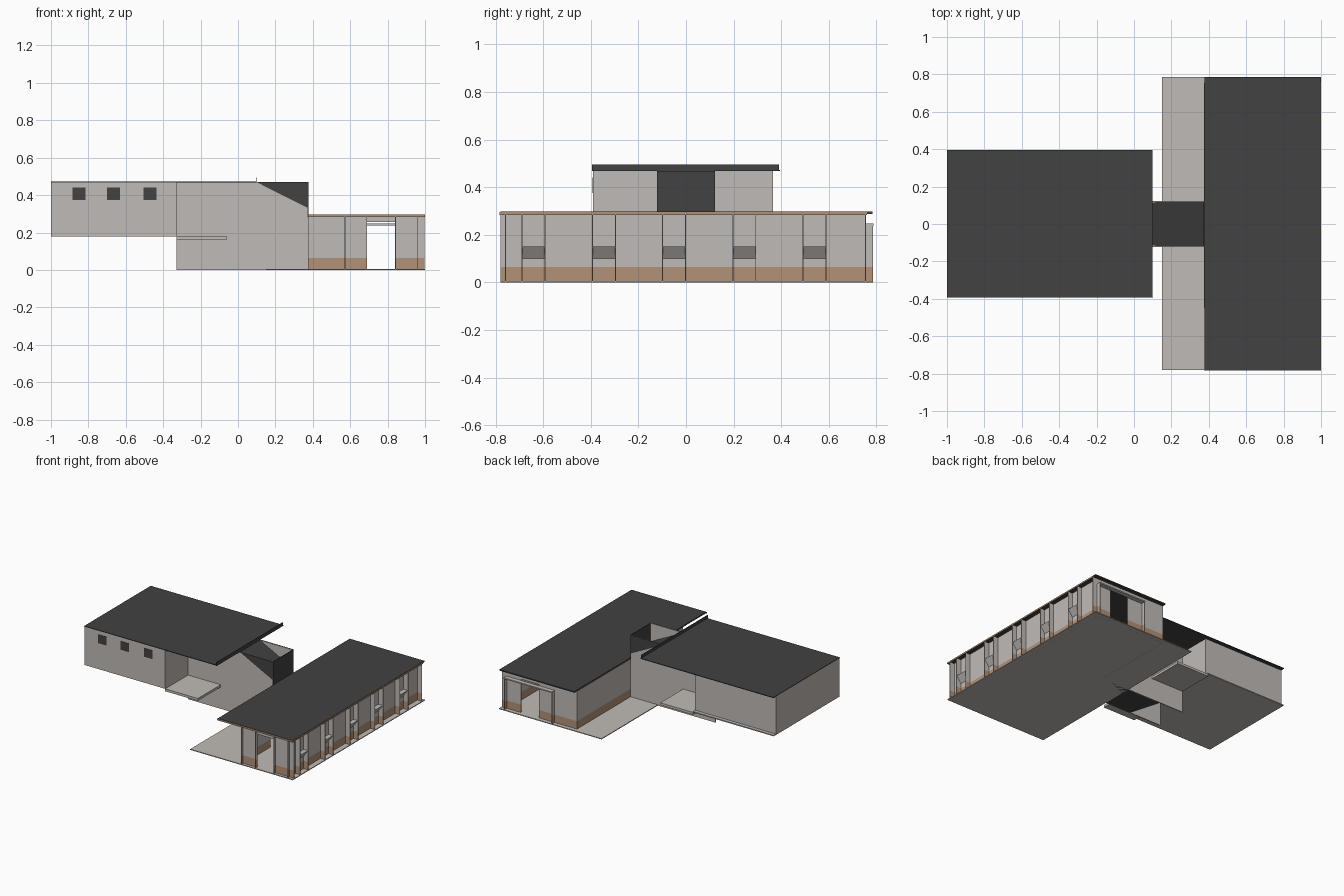
import bpy, bmesh

if "Cube" in bpy.data.objects:
    bpy.data.objects.remove(bpy.data.objects["Cube"])


def material(name, rgb):
    m = bpy.data.materials.new(name)
    m.diffuse_color = (*rgb, 1)
    m.use_nodes = True
    m.node_tree.nodes["Principled BSDF"].inputs["Base Color"].default_value = m.diffuse_color
    return m


LIGHT = material("light_grey_wall", (0.53, 0.50, 0.475))
DARK = material("dark_grey_roof", (0.054, 0.054, 0.054))
BROWN = material("brown_base", (0.45, 0.29, 0.185))


def finish(name, bm, mats):
    bmesh.ops.recalc_face_normals(bm, faces=bm.faces)
    me = bpy.data.meshes.new(name)
    bm.to_mesh(me)
    bm.free()
    for m in mats:
        me.materials.append(m)
    ob = bpy.data.objects.new(name, me)
    bpy.context.collection.objects.link(ob)
    return ob


def add_box(bm, x0, x1, y0, y1, z0, z1):
    vs = bmesh.ops.create_cube(bm, size=1)["verts"]
    for v in vs:
        v.co.x = x1 if v.co.x > 0 else x0
        v.co.y = y1 if v.co.y > 0 else y0
        v.co.z = z1 if v.co.z > 0 else z0


def boxes(name, mat, *dims):
    bm = bmesh.new()
    for d in dims:
        add_box(bm, *d)
    return finish(name, bm, [mat])


def banded(name, *dims):
    """Walls cut at the base height, with the lower part brown."""
    bm = bmesh.new()
    for d in dims:
        add_box(bm, *d)
    geom = bm.verts[:] + bm.edges[:] + bm.faces[:]
    bmesh.ops.bisect_plane(bm, geom=geom, plane_co=(0, 0, BAND), plane_no=(0, 0, 1))
    for f in bm.faces:
        f.material_index = 1 if f.calc_center_median().z < BAND - 0.001 else 0
    return finish(name, bm, [LIGHT, BROWN])


def prism(name, mat, profile, y0, y1):
    """Extrude an (x, z) profile along y."""
    bm = bmesh.new()
    f = bm.faces.new([bm.verts.new((x, y0, z)) for x, z in profile])
    r = bmesh.ops.extrude_face_region(bm, geom=[f])
    for v in r["geom"]:
        if isinstance(v, bmesh.types.BMVert):
            v.co.y = y1
    return finish(name, bm, [mat])


T = 0.008       # wall thickness
BAND = 0.065    # top of the brown base
H = 0.288       # low wing wall height
UP, TOP = 0.18, 0.468   # upper block floor and wall top

# ---- upper block ----
boxes("upper_floor", LIGHT, (-1, -0.33, -0.39, 0.39, UP, UP + T))
boxes("upper_walls", LIGHT,
      (-1, -0.33, -0.39, -0.39 + T, UP, TOP),
      (-1, -0.33, 0.365 - T, 0.365, UP, TOP),
      (-1, -1 + T, -0.39, 0.365, UP, TOP),
      (-0.33 - T, -0.33, -0.39, -0.12, UP, TOP),
      (-0.33 - T, -0.33, 0.12, 0.365, UP, TOP))
boxes("upper_windows", DARK,
      *[(x, x + 0.07, -0.392, -0.388, 0.375, 0.44) for x in (-0.885, -0.70, -0.505)])
boxes("upper_roof", DARK, (-1, 0.10, -0.392, 0.395, TOP, TOP + 0.005))
boxes("roof_lip", DARK, (0.096, 0.10, -0.395, 0.39, TOP, 0.495))

# ---- side landings under the overhang ----
boxes("landings", LIGHT,
      (-0.33, -0.06, -0.39, -0.12, 0.162, UP),
      (-0.33, -0.06, 0.12, 0.39, 0.162, UP))

# ---- connecting corridor with stair ramp and sloped roof ----
boxes("corridor_walls", LIGHT, *[(-0.33, 0.375, y, y + 0.006, 0, TOP) for y in (-0.12, 0.114)])
boxes("corridor_floor", DARK, (-0.06, 0.375, -0.114, 0.114, 0, 0.006))
prism("stair_ramp", DARK, [(-0.06, 0), (-0.06, 0.008), (-0.33, UP + T), (-0.33, UP)], -0.114, 0.114)
prism("corridor_sloped_roof", DARK,
      [(0.10, TOP), (0.375, 0.33), (0.375, 0.324), (0.10, TOP - 0.006)], -0.114, 0.114)
for side, y in (("front", -0.122), ("back", 0.12)):
    prism("corridor_gable_" + side, DARK,
          [(0.10, TOP + 0.001), (0.375, TOP + 0.001), (0.375, 0.33)], y, y + 0.002)
boxes("corridor_end_panel", DARK, (0.372, 0.377, -0.121, 0.121, 0.28, TOP + 0.001))

# ---- low wing ----
boxes("wing_floor", LIGHT, (0.15, 1, -0.78, 0.785, 0, 0.006))
boxes("wing_roof", DARK, (0.378, 0.998, -0.78, 0.783, H, 0.297))
boxes("roof_trim", BROWN,
      (0.375, 1, -0.783, -0.78, 0.284, 0.295),
      (0.998, 1, -0.78, 0.76, 0.284, 0.295))
banded("wing_walls",
       # long side
       (0.96 - T, 0.96, -0.76, 0.755, 0, H),
       # inner side, with an opening at the corridor and a porch at the front
       (0.57, 0.57 + T, -0.76, -0.45, 0, H),
       (0.375, 0.57 + T, -0.45, -0.45 + T, 0, H),
       (0.375, 0.375 + T, -0.45, -0.12, 0, H),
       (0.375, 0.375 + T, 0.12, 0.755, 0, H))
for name, y, x0 in (("front_wall", -0.76, 0.57), ("back_wall", 0.755 - T, 0.375)):
    banded(name,
           (x0, 0.69, y, y + T, 0, H),
           (0.84, 0.96, y, y + T, 0, H),
           (0.69, 0.84, y, y + T, 0.255, H))
banded("front_fins", *[(x - 0.004, x, -0.78, -0.76, 0, H) for x in (0.574, 0.69, 0.844, 0.96)])
banded("back_fins", *[(x - 0.004, x, 0.755, 0.785, 0, 0.245) for x in (0.564, 0.96)])
boxes("back_canopy", LIGHT, (0.56, 0.96, 0.755, 0.787, 0.238, 0.247))

# ---- fins and window hoods along the right side ----
bays = [-0.69 + 0.295 * i for i in range(5)]
edges = [-0.76, 0.751] + [b for b in bays] + [b + 0.096 for b in bays]
banded("side_fins", *[(0.96, 0.998, y, y + 0.004, 0, H) for y in edges])
for i, b in enumerate(bays):
    prism("window_hood_%d" % (i + 1), LIGHT,
          [(0.96, 0.15), (0.996, 0.15), (0.96, 0.10)], b + 0.004, b + 0.096)
